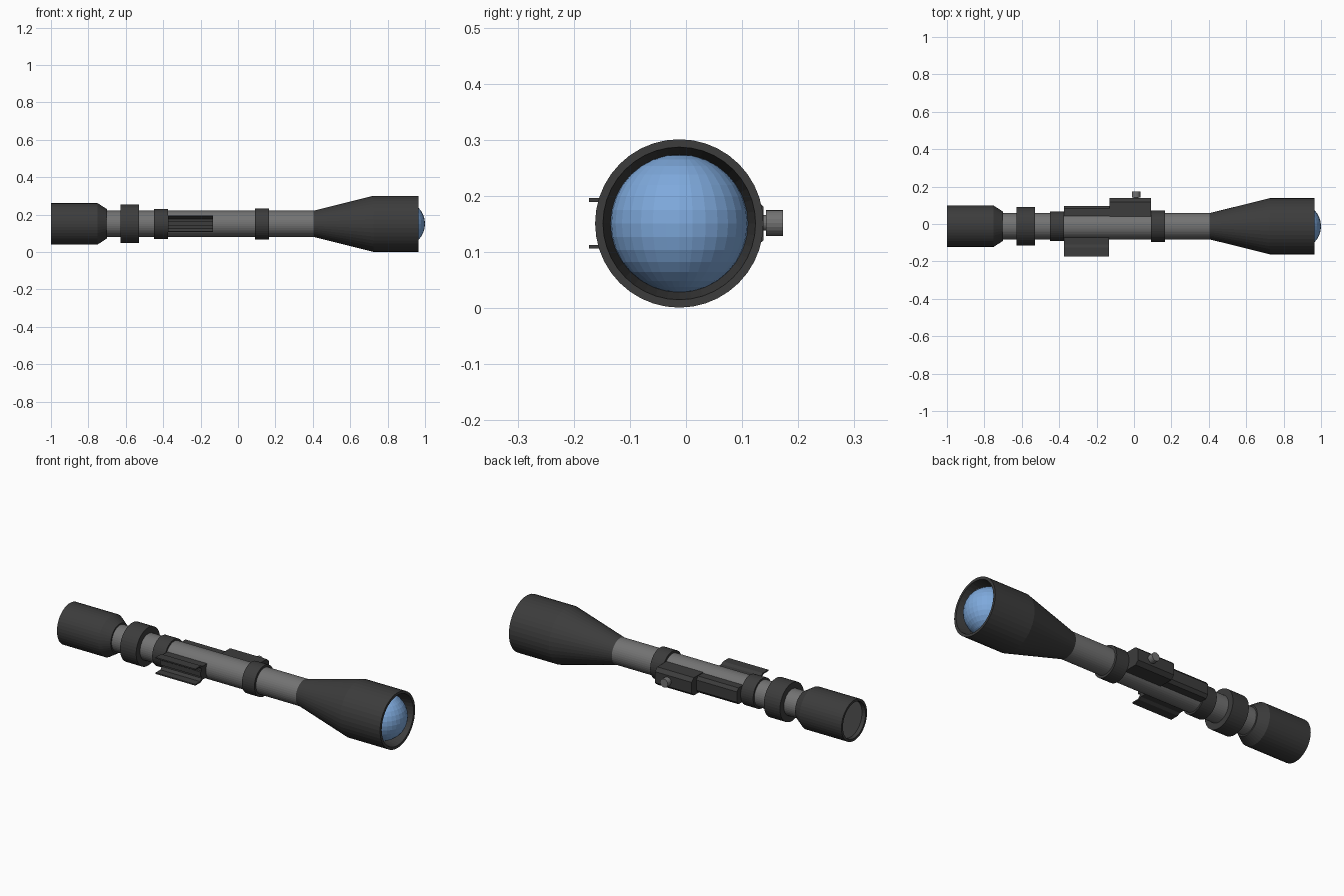
import bpy, bmesh, math
from mathutils import Matrix

if "Cube" in bpy.data.objects:
    bpy.data.objects.remove(bpy.data.objects["Cube"])

CY, CZ = -0.012, 0.151   # optical axis


def material(name, rgb):
    m = bpy.data.materials.new(name)
    m.diffuse_color = (*rgb, 1)
    m.use_nodes = True
    m.node_tree.nodes["Principled BSDF"].inputs["Base Color"].default_value = m.diffuse_color
    return m


DARK = material("dark_metal", (0.045, 0.045, 0.045))
GREY = material("grey_metal", (0.17, 0.17, 0.17))
BLUE = material("blue_glass", (0.21, 0.40, 0.72))


def finish(name, bm, mat):
    bmesh.ops.recalc_face_normals(bm, faces=bm.faces)
    me = bpy.data.meshes.new(name)
    bm.to_mesh(me)
    bm.free()
    me.materials.append(mat)
    ob = bpy.data.objects.new(name, me)
    bpy.context.collection.objects.link(ob)
    return ob


def lathe(name, profile, mat, sides=40):
    """Revolve (x, radius) points about the optical axis and cap both ends."""
    bm = bmesh.new()
    rings = []
    for x, r in profile:
        rings.append([bm.verts.new((x, CY + r * math.sin(2 * math.pi * i / sides),
                                    CZ + r * math.cos(2 * math.pi * i / sides)))
                      for i in range(sides)])
    for a, b in zip(rings, rings[1:]):
        for i in range(sides):
            j = (i + 1) % sides
            bm.faces.new((a[i], a[j], b[j], b[i]))
    bm.faces.new(rings[0])
    bm.faces.new(rings[-1])
    return finish(name, bm, mat)


def extrude(name, outline, x0, x1, mat):
    """Extrude a (y, z offset from axis) outline along x."""
    bm = bmesh.new()
    face = bm.faces.new([bm.verts.new((x0, y, CZ + z)) for y, z in outline])
    res = bmesh.ops.extrude_face_region(bm, geom=[face])
    verts = [v for v in res["geom"] if isinstance(v, bmesh.types.BMVert)]
    bmesh.ops.translate(bm, verts=verts, vec=(x1 - x0, 0, 0))
    return finish(name, bm, mat)


def mirrored(half):
    """Complete an upper half outline by reflecting it in z."""
    return half + [(y, -z) for y, z in reversed(half)]


# Main tube
lathe("main_tube", [(-0.72, 0.07), (0.42, 0.07)], GREY)

# Objective bell with recessed mouth
lathe("objective_bell", [(0.40, 0.069), (0.725, 0.15), (0.965, 0.15),
                         (0.965, 0.136), (0.88, 0.122)], DARK)

# Eyepiece with recessed mouth, and its rear glass
lathe("eyepiece", [(-0.70, 0.078), (-0.75, 0.11), (-1.0, 0.11),
                   (-1.0, 0.097), (-0.97, 0.094)], DARK)
lathe("eyepiece_glass", [(-0.98, 0.095), (-0.965, 0.094)], GREY)

# Zoom ring and mounting rings
lathe("zoom_ring", [(-0.627, 0.103), (-0.53, 0.103)], DARK)
lathe("rear_mount_ring", [(-0.45, 0.08), (-0.375, 0.08)], DARK)
lathe("front_mount_ring", [(0.09, 0.083), (0.165, 0.083)], DARK)

# Domed front lens
bm = bmesh.new()
bmesh.ops.create_uvsphere(bm, u_segments=32, v_segments=16, radius=0.123,
                          matrix=Matrix.Translation((0.877, CY, CZ)))
finish("front_lens", bm, BLUE)

# Front side rail: channel with thin lips and a centre ridge
extrude("side_rail", mirrored([(-0.06, 0.036), (-0.11, 0.036), (-0.125, 0.045),
                               (-0.173, 0.045), (-0.173, 0.038), (-0.132, 0.038),
                               (-0.118, 0.026), (-0.118, 0.013), (-0.13, 0.013)]),
        -0.373, -0.135, DARK)

# Rear side plate and adjuster housing
extrude("back_plate", mirrored([(0.035, 0.044), (0.083, 0.044), (0.097, 0.028)]),
        -0.373, -0.13, DARK)
extrude("adjuster_housing", mirrored([(0.04, 0.048), (0.118, 0.048), (0.138, 0.03)]),
        -0.13, 0.09, DARK)

# Adjuster knob on the back
for name, r, y0, y1 in (("knob_stem", 0.014, 0.12, 0.15), ("knob_cap", 0.023, 0.143, 0.173)):
    bm = bmesh.new()
    bmesh.ops.create_cone(bm, cap_ends=True, segments=20, radius1=r, radius2=r, depth=y1 - y0,
                          matrix=Matrix.Translation((0.011, (y0 + y1) / 2, CZ + 0.001))
                          @ Matrix.Rotation(math.pi / 2, 4, 'X'))
    finish(name, bm, GREY)
